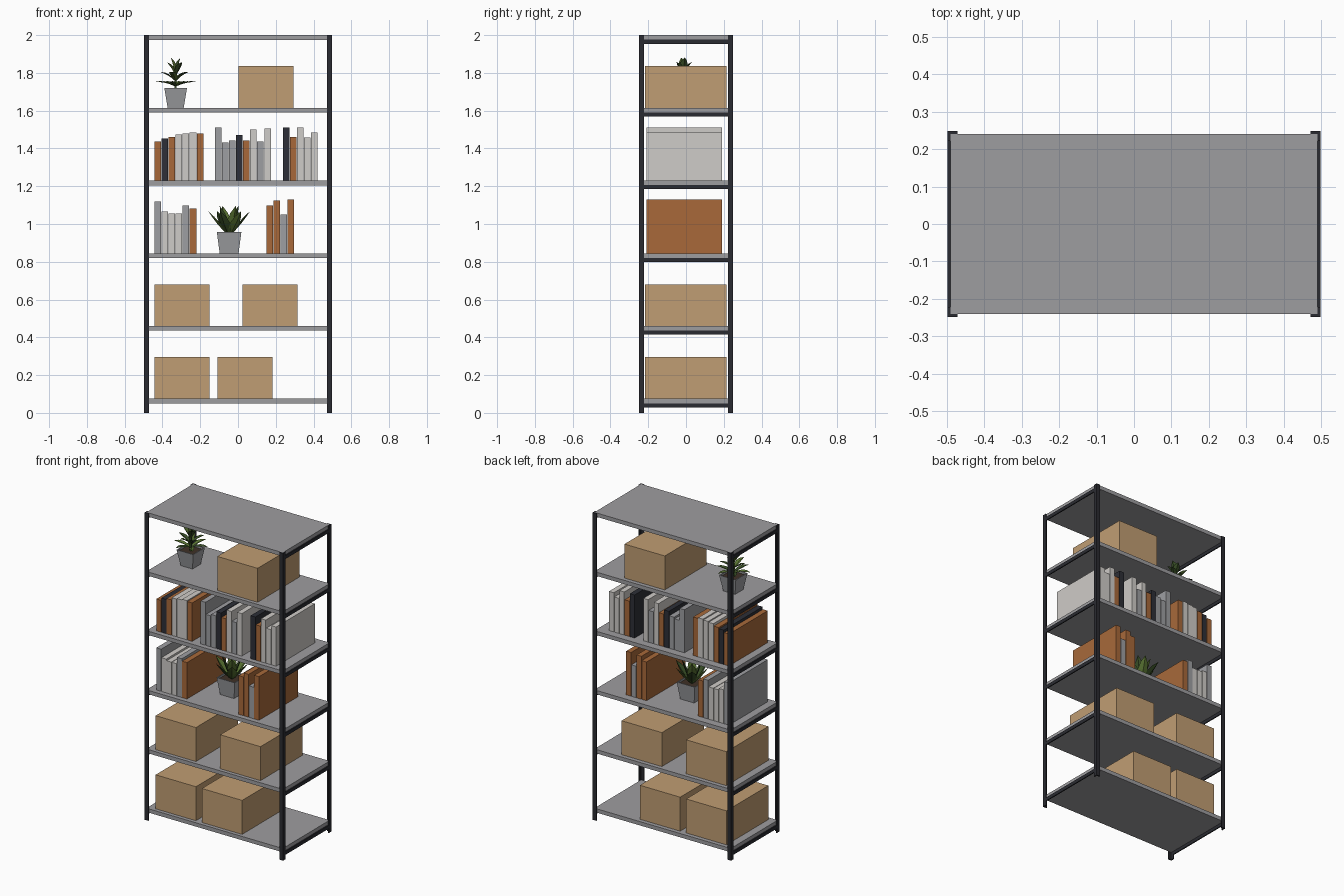
import bpy, bmesh, math
from mathutils import Vector, Matrix

if "Cube" in bpy.data.objects:
    bpy.data.objects.remove(bpy.data.objects["Cube"])


def material(name, r, g, b):
    m = bpy.data.materials.new(name)
    lin = [((c / 255 + 0.055) / 1.055) ** 2.4 for c in (r, g, b)]
    m.diffuse_color = (*lin, 1)
    m.use_nodes = True
    m.node_tree.nodes["Principled BSDF"].inputs["Base Color"].default_value = m.diffuse_color
    return m


STEEL = material("charcoal steel", 42, 43, 49)
SHELF = material("shelf grey", 158, 157, 160)
CARD = material("cardboard", 192, 157, 115)
GREY = material("mid grey", 158, 159, 162)
LIGHT = material("light grey", 207, 204, 200)
BROWN = material("rust brown", 168, 105, 58)
DARK = material("dark cover", 45, 47, 55)
SOIL = material("soil", 62, 48, 38)
LEAF = material("leaf green", 88, 114, 50)
DEEP = material("deep green", 56, 78, 38)


def add(name, bm, *mats):
    bmesh.ops.recalc_face_normals(bm, faces=bm.faces[:])
    me = bpy.data.meshes.new(name)
    bm.to_mesh(me)
    bm.free()
    for m in mats:
        me.materials.append(m)
    ob = bpy.data.objects.new(name, me)
    bpy.context.collection.objects.link(ob)
    return ob


def box(name, x0, x1, y0, y1, z0, z1, mat):
    bm = bmesh.new()
    mid = Vector((x0 + x1, y0 + y1, z0 + z1)) / 2
    bmesh.ops.create_cube(bm, size=1, matrix=Matrix.Translation(mid)
                          @ Matrix.Diagonal((x1 - x0, y1 - y0, z1 - z0, 1)))
    return add(name, bm, mat)


HX, HY, T, W = 0.498, 0.248, 0.007, 0.026
TOPS = [0.075 + 0.385 * i for i in range(6)]

# Corner posts: L-shaped angle section, extruded upward
for sx in (-1, 1):
    for sy in (-1, 1):
        section = [(0, 0), (W, 0), (W, T), (T, T), (T, W), (0, W)]
        bm = bmesh.new()
        f = bm.faces.new([bm.verts.new((sx * (HX - a), sy * (HY - b), 0))
                          for a, b in section])
        ext = bmesh.ops.extrude_face_region(bm, geom=[f])["geom"]
        bmesh.ops.translate(bm, vec=(0, 0, 2),
                            verts=[v for v in ext if isinstance(v, bmesh.types.BMVert)])
        add("corner_post", bm, STEEL)

# Shelf boards with a side rail under each end
for z in TOPS:
    box("shelf_board", -HX + T, HX - T, -HY + T, HY - T, z - 0.025, z, SHELF)
    for s in (-1, 1):
        a, b = sorted((s * (HX - T), s * HX))
        box("side_rail", a, b, -HY + T, HY - T, z - 0.046, z - 0.024, STEEL)

# Cardboard boxes
for level, x in ((0, -0.441), (0, -0.108), (1, -0.441), (1, 0.024), (4, 0.003)):
    z = TOPS[level]
    box("storage_box", x, x + 0.29, -0.217, 0.214, z, z + 0.221, CARD)

# Rows of books: shelf level, start x, then cover colour and height
ROWS = [
    (3, -0.442, [(BROWN, .207), (DARK, .223), (BROWN, .23), (LIGHT, .245),
                 (LIGHT, .25), (LIGHT, .255), (BROWN, .25)]),
    (3, -0.122, [(GREY, .28), (GREY, .202), (GREY, .212), (DARK, .24), (BROWN, .212),
                 (LIGHT, .27), (GREY, .207), (LIGHT, .276)]),
    (3, 0.237, [(DARK, .28), (BROWN, .23), (LIGHT, .28), (LIGHT, .228), (LIGHT, .255)]),
    (2, -0.442, [(GREY, .274), (LIGHT, .22), (LIGHT, .21), (LIGHT, .21),
                 (GREY, .252), (BROWN, .237)]),
    (2, 0.151, [(BROWN, .252), (BROWN, .279), (GREY, .205), (BROWN, .284)]),
]
for level, x, books in ROWS:
    for i, (mat, h) in enumerate(books):
        x0 = x + i * 0.0373
        box("book", x0, x0 + 0.0345, -0.209, 0.19, TOPS[level], TOPS[level] + h, mat)


# Tapered square pot with recessed soil
def pot(x, y, z, bottom, top, h):
    bm = bmesh.new()
    r = math.sqrt(0.5)
    bmesh.ops.create_cone(bm, cap_ends=True, segments=4, radius1=bottom * r,
                          radius2=top * r, depth=h,
                          matrix=Matrix.Translation((x, y, z + h / 2))
                          @ Matrix.Rotation(math.pi / 4, 4, "Z"))
    bm.normal_update()
    lid = max(bm.faces, key=lambda f: f.calc_center_median().z)
    bmesh.ops.inset_region(bm, faces=[lid], thickness=0.008)
    new = bmesh.ops.extrude_discrete_faces(bm, faces=[lid])["faces"][0]
    bmesh.ops.translate(bm, verts=new.verts[:], vec=(0, 0, -0.012))
    new.material_index = 1
    bmesh.ops.remove_doubles(bm, verts=bm.verts[:], dist=1e-5)
    add("plant_pot", bm, GREY, SOIL)


# Pointed leaf folded along its midrib, bending from elevation e0 to e1
def leaf(base, turn, length, width, e0, e1, mat):
    bm = bmesh.new()
    spin = Matrix.Translation(base) @ Matrix.Rotation(math.radians(turn), 4, "Z")
    shape = (0.35, 0.8, 1.0, 0.75, 0.03)
    p, rows = Vector((0.006, 0, 0)), []
    for i, k in enumerate(shape):
        e = math.radians(e0 + (e1 - e0) * i / 4)
        up = Vector((-math.sin(e), 0, math.cos(e))) * width * k * 0.2
        side = Vector((0, width * k / 2, 0))
        rows.append([bm.verts.new(spin @ q) for q in (p - side + up, p, p + side + up)])
        p = p + Vector((math.cos(e), 0, math.sin(e))) * length / 4
    for a, b in zip(rows, rows[1:]):
        for j in (0, 1):
            bm.faces.new((a[j], a[j + 1], b[j + 1], b[j]))
    add("leaf", bm, mat)


# Rings of leaves: count, start angle, height, length, width, bend
def ring(x, y, n, start, z, length, width, e0, e1):
    for i in range(n):
        leaf((x, y, z), start + 360 * i / n, length, width, e0, e1,
             LEAF if i % 2 else DEEP)


# Small stemmed plant on the upper shelf
X, Y, Z = -0.33, -0.015, TOPS[4]
pot(X, Y, Z, 0.085, 0.12, 0.105)
box("plant_stem", X - 0.005, X + 0.005, Y - 0.005, Y + 0.005, Z + 0.09, Z + 0.2, DEEP)
ring(X, Y, 6, 10, Z + 0.115, 0.108, 0.034, 22, -5)
ring(X, Y, 5, 40, Z + 0.145, 0.09, 0.036, 40, 15)
ring(X, Y, 3, 75, Z + 0.18, 0.075, 0.042, 62, 45)
ring(X, Y, 2, 20, Z + 0.185, 0.083, 0.045, 80, 68)

# Broad-leaved plant on the middle shelf
X, Y, Z = -0.047, 0.005, TOPS[2]
pot(X, Y, Z, 0.1, 0.13, 0.112)
ring(X, Y, 6, 5, Z + 0.095, 0.165, 0.058, 45, 60)
ring(X, Y, 4, 35, Z + 0.095, 0.165, 0.058, 66, 78)
